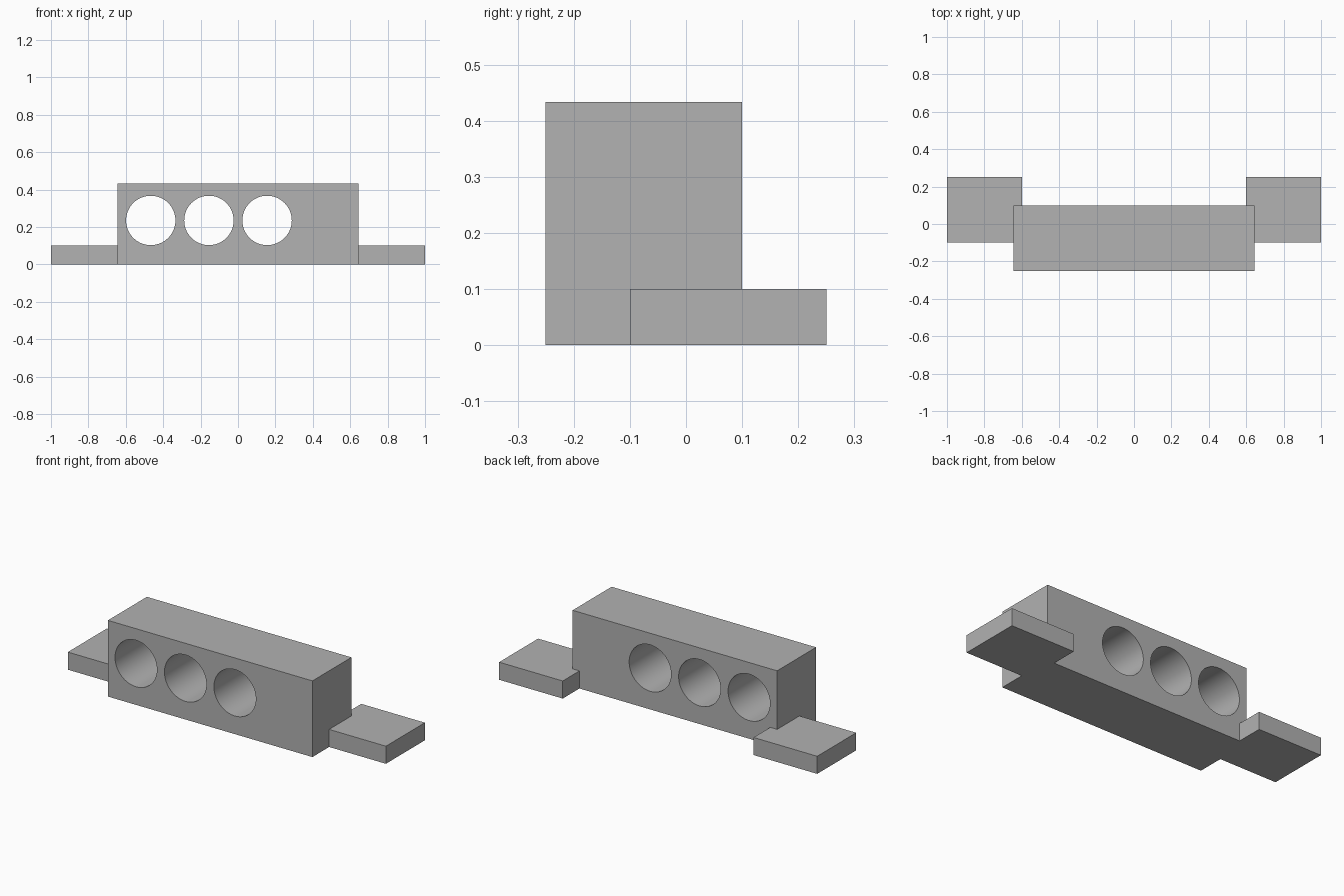
import bpy
import bmesh
import math

cube = bpy.data.objects.get("Cube")
if cube:
    bpy.data.objects.remove(cube, do_unlink=True)

# Plain grey material
grey = bpy.data.materials.new("grey")
grey.use_nodes = True
colour = (0.445, 0.445, 0.445, 1)
grey.diffuse_color = colour
grey.node_tree.nodes["Principled BSDF"].inputs["Base Color"].default_value = colour

HALF_WIDTH, HEIGHT = 0.643, 0.433
FRONT, BACK = -0.25, 0.10
HOLE_RADIUS, HOLE_HEIGHT, HOLE_SPACING = 0.132, 0.235, 0.311


def add_object(name, bm):
    bmesh.ops.recalc_face_normals(bm, faces=bm.faces[:])
    mesh = bpy.data.meshes.new(name)
    bm.to_mesh(mesh)
    bm.free()
    mesh.materials.append(grey)
    obj = bpy.data.objects.new(name, mesh)
    bpy.context.collection.objects.link(obj)
    return obj


def extrude_outline(name, points, height):
    """Raise a flat outline from the ground into a solid."""
    bm = bmesh.new()
    face = bm.faces.new([bm.verts.new((x, y, 0)) for x, y in points])
    raised = bmesh.ops.extrude_face_region(bm, geom=[face], use_keep_orig=True)
    top = [v for v in raised["geom"] if isinstance(v, bmesh.types.BMVert)]
    bmesh.ops.translate(bm, verts=top, vec=(0, 0, height))
    return add_object(name, bm)


# Main block
block = extrude_outline("main_block", [
    (-HALF_WIDTH, FRONT), (HALF_WIDTH, FRONT),
    (HALF_WIDTH, BACK), (-HALF_WIDTH, BACK)], HEIGHT)

# Row of four round through holes
bm = bmesh.new()
for i in range(4):
    made = bmesh.ops.create_cone(bm, cap_ends=True, segments=64, depth=1,
                                 radius1=HOLE_RADIUS, radius2=HOLE_RADIUS)
    for v in made["verts"]:
        x, y, z = v.co
        v.co = (x + (i - 1.5) * HOLE_SPACING, z, y + HOLE_HEIGHT)
cutter = add_object("hole_cutter", bm)

cut = block.modifiers.new("holes", "BOOLEAN")
cut.operation = "DIFFERENCE"
cut.solver = "EXACT"
cut.object = cutter
bpy.context.view_layer.objects.active = block
block.select_set(True)
bpy.ops.object.modifier_apply(modifier=cut.name)
bpy.data.objects.remove(cutter, do_unlink=True)

# Smooth hole walls with sharp rims
bpy.ops.object.select_all(action="DESELECT")
block.select_set(True)
bpy.ops.object.shade_smooth_by_angle(angle=math.radians(30))

# Mounting feet, notched around the rear corners of the block
for side, name in ((1, "left_foot"), (-1, "right_foot")):
    outline = [(HALF_WIDTH, -0.1), (1, -0.1), (1, 0.25),
               (0.6, 0.25), (0.6, BACK), (HALF_WIDTH, BACK)]
    extrude_outline(name, [(side * x, y) for x, y in outline], 0.1)
